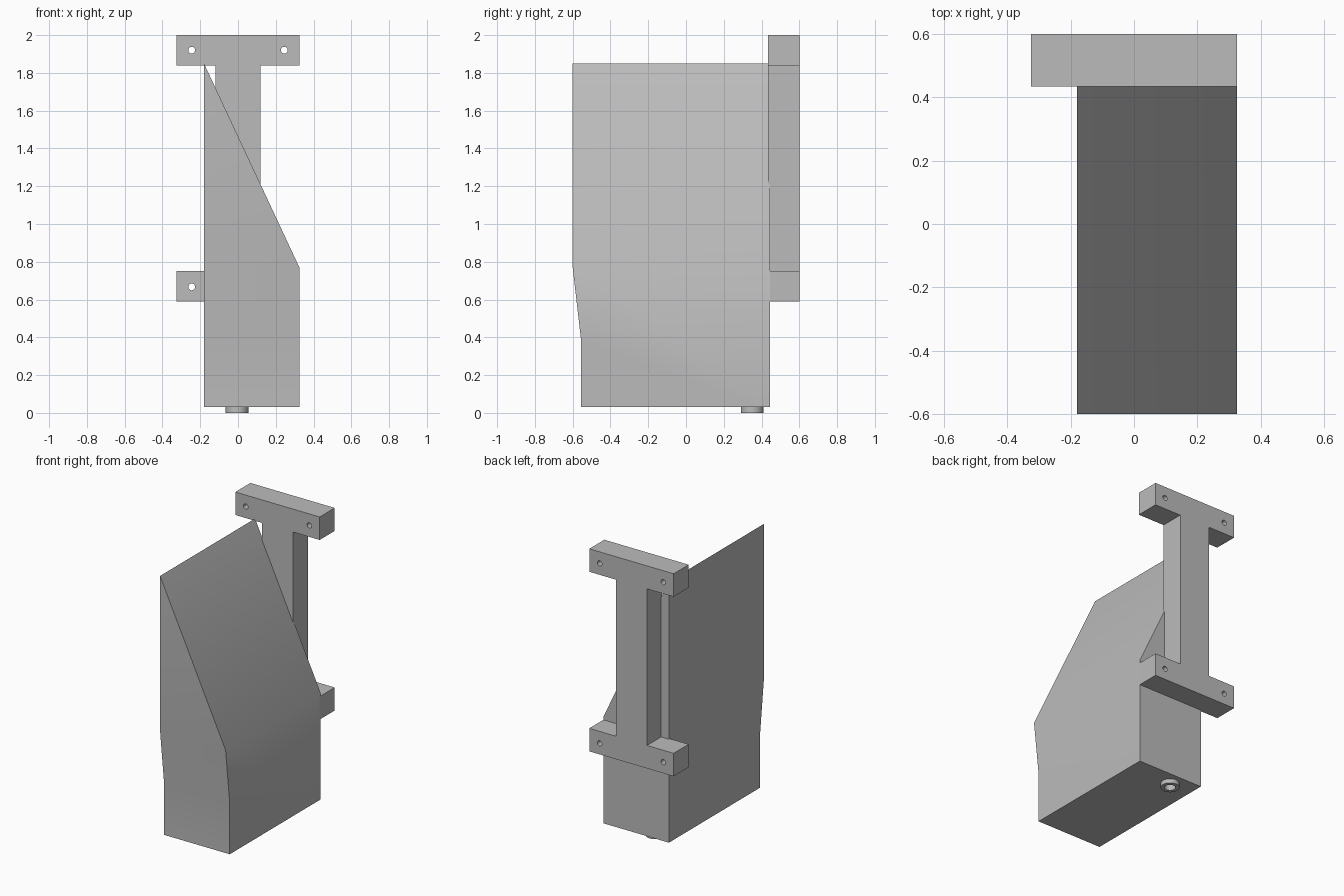
import bpy, bmesh, math
from mathutils import Matrix

if "Cube" in bpy.data.objects:
    bpy.data.objects.remove(bpy.data.objects["Cube"])

grey = bpy.data.materials.new("light grey")
grey.diffuse_color = (0.5, 0.5, 0.5, 1)
grey.use_nodes = True
grey.node_tree.nodes["Principled BSDF"].inputs["Base Color"].default_value = grey.diffuse_color


def make(name, bm):
    bmesh.ops.recalc_face_normals(bm, faces=bm.faces)
    me = bpy.data.meshes.new(name)
    bm.to_mesh(me)
    bm.free()
    ob = bpy.data.objects.new(name, me)
    me.materials.append(grey)
    bpy.context.collection.objects.link(ob)
    return ob


def cylinder(bm, r, depth, matrix):
    bmesh.ops.create_cone(bm, cap_ends=True, segments=32, radius1=r, radius2=r,
                          depth=depth, matrix=matrix)


def cut_and_smooth(ob, cutter):
    cutter.hide_render = True
    mod = ob.modifiers.new("holes", 'BOOLEAN')
    mod.operation, mod.solver, mod.object = 'DIFFERENCE', 'EXACT', cutter
    bpy.ops.object.select_all(action='DESELECT')
    bpy.context.view_layer.objects.active = ob
    ob.select_set(True)
    bpy.ops.object.modifier_apply(modifier=mod.name)
    bpy.ops.object.shade_smooth_by_angle(angle=math.radians(30))


# Wedge-topped body: a side outline at each end of x, the left one taller
XL, XR, YB = -0.18, 0.325, 0.445
low = [(YB, 0.03), (-0.555, 0.03), (-0.555, 0.38), (-0.6, 0.77)]
bm = bmesh.new()
left = [bm.verts.new((XL, y, z)) for y, z in low + [(-0.6, 1.85), (YB, 1.85)]]
right = [bm.verts.new((XR, y, z)) for y, z in low + [(YB, 0.77)]]
bm.faces.new(left)
bm.faces.new(right)
for i in range(3):                                      # bottom and front
    bm.faces.new((left[i], left[i + 1], right[i + 1], right[i]))
bm.faces.new((left[3], left[4], right[3]))              # front of the wedge
bm.faces.new((left[4], left[5], right[4], right[3]))    # slope
bm.faces.new((left[5], left[0], right[0], right[4]))    # back
body = make("body", bm)

# Round outlet under the body
outlet_at = (-0.005, 0.35)
bm = bmesh.new()
cylinder(bm, 0.06, 0.04, Matrix.Translation((*outlet_at, 0.02)))
outlet = make("outlet_ring", bm)
bm = bmesh.new()
cylinder(bm, 0.035, 0.2, Matrix.Translation((*outlet_at, 0.0)))
bore = make("outlet_cutter", bm)
cut_and_smooth(body, bore)
cut_and_smooth(outlet, bore)

# I-shaped mounting bracket: outline extruded in y
bm = bmesh.new()
half = [(0.325, 0.59), (0.325, 0.75), (0.12, 0.75),
        (0.12, 1.84), (0.325, 1.84), (0.325, 2.0)]
outline = half + [(-x, z) for x, z in reversed(half)]
face = bm.faces.new([bm.verts.new((x, 0.435, z)) for x, z in outline])
ext = bmesh.ops.extrude_face_region(bm, geom=[face])
bmesh.ops.translate(bm, vec=(0, 0.165, 0),
                    verts=[v for v in ext["geom"] if isinstance(v, bmesh.types.BMVert)])
bracket = make("mounting_bracket", bm)

# Screw holes in the four bracket ends
bm = bmesh.new()
for x in (-0.245, 0.245):
    for z in (0.667, 1.92):
        cylinder(bm, 0.018, 0.4, Matrix.Translation((x, 0.52, z))
                 @ Matrix.Rotation(math.pi / 2, 4, 'X'))
screws = make("screw_hole_cutter", bm)
cut_and_smooth(bracket, screws)

for helper in (bore, screws):
    bpy.data.objects.remove(helper)
